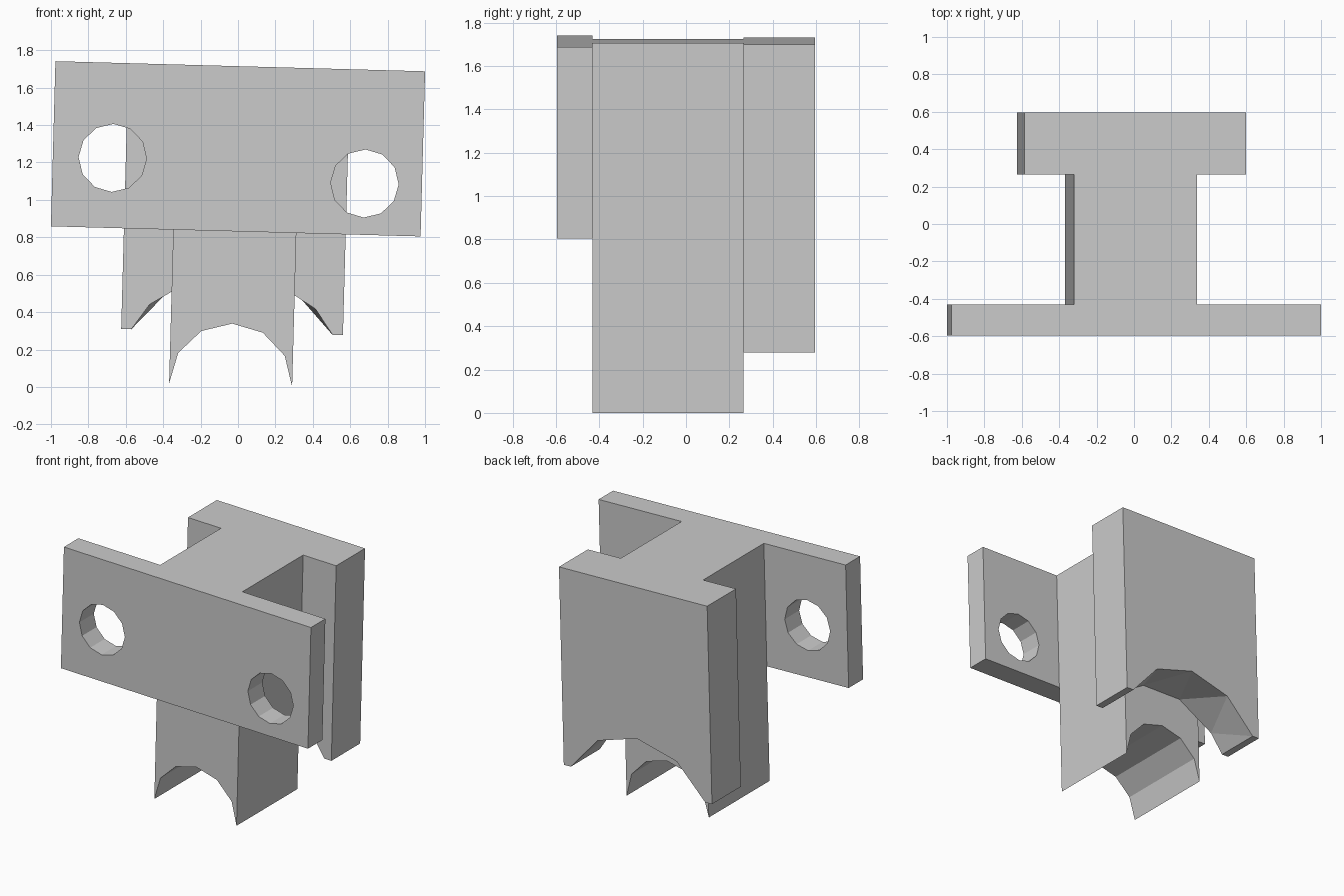
import bpy, bmesh
from math import sin, cos, radians
from mathutils import Matrix, Vector

if "Cube" in bpy.data.objects:
    bpy.data.objects.remove(bpy.data.objects["Cube"], do_unlink=True)

TILT = 0.0273          # the whole bracket leans slightly sideways
CENTRE = (0, 0, 1.273)
TOP = 0.4415           # shared top height, measured from CENTRE

grey = bpy.data.materials.new("plain grey")
grey.use_nodes = True
colour = (0.6, 0.6, 0.6, 1)
grey.diffuse_color = colour
grey.node_tree.nodes["Principled BSDF"].inputs["Base Color"].default_value = colour


def finish(name, bm):
    """Turn a bmesh into a tilted, coloured object."""
    bmesh.ops.recalc_face_normals(bm, faces=bm.faces)
    mesh = bpy.data.meshes.new(name)
    bm.to_mesh(mesh)
    bm.free()
    mesh.materials.append(grey)
    obj = bpy.data.objects.new(name, mesh)
    obj.location = CENTRE
    obj.rotation_euler = (0, TILT, 0)
    bpy.context.collection.objects.link(obj)
    return obj


def arc(cx, cz, radius, angles):
    """Arch points from right to left, angles measured from the crown."""
    return [(cx + radius * sin(radians(a)), cz + radius * cos(radians(a))) for a in angles]


def arched_block(name, y0, y1, outer, front_arch, back_arch):
    """Extruded block whose underside is an arch."""
    bm = bmesh.new()

    def ring(points, y):
        return [bm.verts.new((x, y, z)) for x, z in points]

    of, ob = ring(outer, y0), ring(outer, y1)
    af, ab = ring(front_arch, y0), ring(back_arch, y1)
    bm.faces.new(of + af)
    bm.faces.new(ob + ab)
    f, b = [af[-1]] + of + [af[0]], [ab[-1]] + ob + [ab[0]]
    strips = [(f, b)]
    if len(af) == len(ab):
        strips.append((af, ab))
    else:
        # staggered arch edges: zigzag of triangles
        zigzag = [v for pair in zip(af, ab) for v in pair] + [af[-1]]
        for tri in zip(zigzag, zigzag[1:], zigzag[2:]):
            bm.faces.new(tri)
    for p, q in strips:
        for i in range(len(p) - 1):
            bm.faces.new((p[i], p[i + 1], q[i + 1], q[i]))
    return finish(name, bm)


# Front plate with two twelve-sided holes
bm = bmesh.new()
bmesh.ops.create_cube(bm, size=1, matrix=Matrix.Translation((0, -0.5125, 0))
                      @ Matrix.Diagonal((1.977, 0.165, 2 * TOP, 1)))
plate = finish("front_plate", bm)

for x, z in ((-0.669, -0.067), (0.682, -0.167)):
    bm = bmesh.new()
    bmesh.ops.create_cone(bm, cap_ends=True, segments=12, radius1=0.182, radius2=0.182, depth=0.5,
                          matrix=Matrix.Translation((x, -0.5125, z)) @ Matrix.Rotation(radians(90), 4, 'X'))
    cutter = finish("hole_cutter", bm)
    cutter.hide_render = True
    mod = plate.modifiers.new("hole", 'BOOLEAN')
    mod.operation = 'DIFFERENCE'
    mod.solver = 'EXACT'
    mod.object = cutter
    bpy.context.view_layer.objects.active = plate
    bpy.ops.object.modifier_apply(modifier=mod.name)
    bpy.data.objects.remove(cutter, do_unlink=True)

# Central web, its arch as wide as the block
mid, half, base = -0.005, 0.329, -1.264
arch = arc(mid, base, half, range(90, -91, -30))
arched_block("central_web", -0.43, 0.265, [(mid - half, TOP), (mid + half, TOP)], arch, arch)

# Back flange, with flat tips beside a wider arch
left, right, base, sweep = -0.598, 0.588, -0.98, 63
front = arc(-0.006, base - 0.274, 0.6036, [sweep * k for k in (1, 0.75, 0.25, -0.25, -0.75, -1)])
back = arc(-0.006, base - 0.274, 0.6036, [sweep * k for k in (1, 0.5, 0, -0.5, -1)])
arched_block("back_flange", 0.265, 0.595,
             [(left, base), (left, TOP), (right, TOP), (right, base)], front, back)
